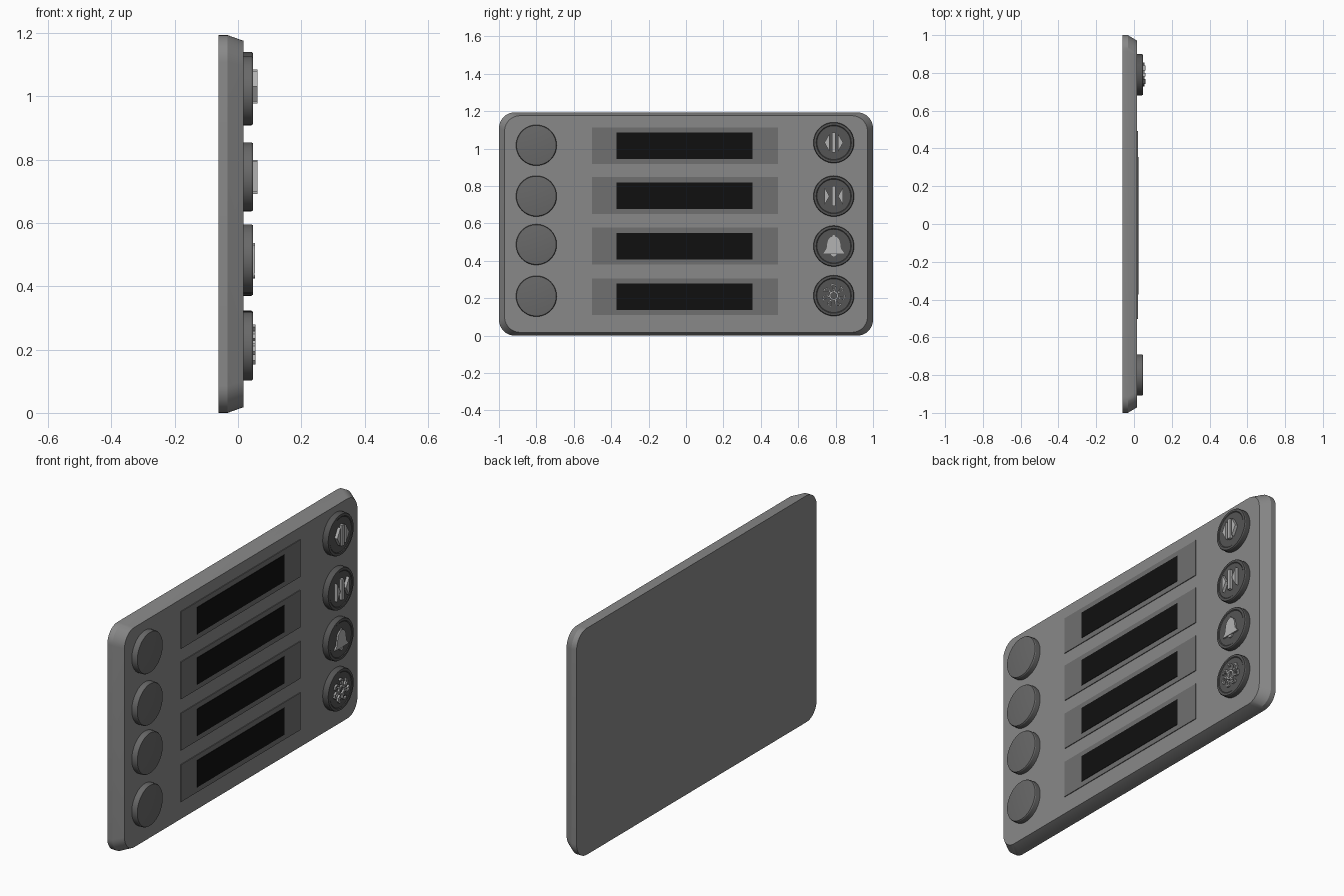
import bpy, bmesh
from math import sin, cos, pi, radians
from mathutils import Vector

if "Cube" in bpy.data.objects:
    bpy.data.objects.remove(bpy.data.objects["Cube"])


def material(name, v):
    m = bpy.data.materials.new(name)
    m.diffuse_color = (v, v, v, 1)
    m.use_nodes = True
    m.node_tree.nodes["Principled BSDF"].inputs["Base Color"].default_value = m.diffuse_color
    return m


PLATE = material("plate_grey", 0.25)
LABEL = material("label_grey", 0.16)
SCREEN = material("screen_black", 0.005)
BUTTON = material("button_grey", 0.14)
DARK = material("button_dark", 0.09)
ICON = material("icon_light", 0.45)


def finish(bm, name, mat):
    bmesh.ops.recalc_face_normals(bm, faces=bm.faces[:])
    me = bpy.data.meshes.new(name)
    bm.to_mesh(me)
    bm.free()
    me.materials.append(mat)
    me.shade_smooth()
    me.set_sharp_from_angle(angle=radians(25))
    ob = bpy.data.objects.new(name, me)
    bpy.context.collection.objects.link(ob)
    return ob


def loft(name, loops, mat):
    """Skin a stack of (x, [(y, z), ...]) outlines and cap both ends."""
    bm = bmesh.new()
    rings = [[bm.verts.new((x, y, z)) for y, z in pts] for x, pts in loops]
    n = len(rings[0])
    for a, b in zip(rings, rings[1:]):
        for i in range(n):
            j = (i + 1) % n
            bm.faces.new((a[i], a[j], b[j], b[i]))
    bm.faces.new(rings[0][::-1])
    bm.faces.new(rings[-1])
    return finish(bm, name, mat)


def icon(name, polys, y, z, x0, x1):
    """Extrude flat (y, z) polygons along x."""
    bm = bmesh.new()
    for p in polys:
        bm.faces.new([bm.verts.new((x0, y + a, z + b)) for a, b in p])
    bmesh.ops.remove_doubles(bm, verts=bm.verts[:], dist=1e-5)
    new = bmesh.ops.extrude_face_region(bm, geom=bm.faces[:])["geom"]
    bmesh.ops.translate(bm, vec=(x1 - x0, 0, 0),
                        verts=[v for v in new if isinstance(v, bmesh.types.BMVert)])
    return finish(bm, name, ICON)


def rect(y0, y1, z0, z1):
    return [(y0, z0), (y1, z0), (y1, z1), (y0, z1)]


def circle(r, y=0, z=0, n=48):
    return [(y + r * cos(2 * pi * i / n), z + r * sin(2 * pi * i / n)) for i in range(n)]


def ring(outer, inner):
    n = len(outer)
    return [[outer[i], outer[(i + 1) % n], inner[(i + 1) % n], inner[i]] for i in range(n)]


# back plate: rounded rectangle whose front tapers inward
H, ZC, R = 0.597, 0.597, 0.085


def plate_outline(s):
    pts = []
    for k, (sy, sz) in enumerate([(1, 1), (-1, 1), (-1, -1), (1, -1)]):
        for i in range(11):
            t = (k + i / 10) * pi / 2
            pts.append((s * (sy * (1 - R) + R * cos(t)), ZC + s * (sz * (H - R) + R * sin(t))))
    return pts


loft("plate", [(-0.062, plate_outline(1)), (-0.033, plate_outline(1)),
               (0.017, plate_outline(0.97))], PLATE)

# name labels with black screens
for i, z in enumerate([1.015, 0.749, 0.479, 0.208]):
    r = rect(-0.503, 0.492, z - 0.098, z + 0.098)
    loft(f"label_{i + 1}", [(0.012, r), (0.021, r)], LABEL)
    r = rect(-0.372, 0.356, z - 0.071, z + 0.071)
    loft(f"screen_{i + 1}", [(0.015, r), (0.023, r)], SCREEN)


# round buttons: plain on the left, dished with icons on the right
def button(name, y, z, mat, dished):
    prof = [(0.109, 0.012), (0.109, 0.042), (0.106, 0.047), (0.101, 0.048)]
    if dished:
        prof += [(0.094, 0.048), (0.090, 0.045)]
    loft(name, [(x, circle(r, y, z)) for r, x in prof], mat)


for i, z in enumerate([1.018, 0.746, 0.487, 0.211]):
    button(f"plain_button_{i + 1}", -0.80, z, BUTTON, False)
YR = 0.79
ZR = [1.032, 0.746, 0.479, 0.214]
for i, z in enumerate(ZR):
    button(f"icon_button_{i + 1}", YR, z, DARK, True)

# door open / door close icons: bar with a triangle on each side
bar = rect(-0.009, 0.009, -0.054, 0.054)
for name, z, base, tip in [("open_icon", ZR[0], 0.023, 0.050), ("close_icon", ZR[1], 0.050, 0.023)]:
    tris = [[(s * base, -0.048), (s * tip, 0), (s * base, 0.048)] for s in (-1, 1)]
    icon(name, [bar] + tris, YR, z, 0.04, 0.061)

# bell icon: mirrored half profile plus clapper
half = [(0.054, -0.039), (0.053, -0.033), (0.041, -0.020), (0.037, -0.005), (0.034, 0.020),
        (0.027, 0.038), (0.016, 0.048), (0.007, 0.051), (0.005, 0.058)]
bell = half + [(-a, b) for a, b in reversed(half)]
clapper = [(0.015 * cos(t * pi / 8), -0.042 + 0.013 * sin(t * pi / 8)) for t in range(8, 17)]
icon("bell_icon", [bell, clapper], YR, ZR[2], 0.04, 0.053)

# fan icon: hub ring and hollow swept blades
blade = [Vector(p) for p in [(0.024, -0.006), (0.042, -0.015), (0.058, -0.010), (0.065, 0.006),
                             (0.058, 0.019), (0.046, 0.007), (0.030, 0.005)]]
mid = sum(blade, Vector((0, 0))) / len(blade)
inner = [mid + (p - mid) * 0.55 for p in blade]
fan = ring(circle(0.025, n=24), circle(0.016, n=24))
for k in range(7):
    c, s = cos(2 * pi * k / 7 + pi / 2), sin(2 * pi * k / 7 + pi / 2)
    turn = lambda pts: [(p.x * c - p.y * s, p.x * s + p.y * c) for p in pts]
    fan += ring(turn(blade), turn(inner))
icon("fan_icon", fan, YR, ZR[3], 0.04, 0.055)
